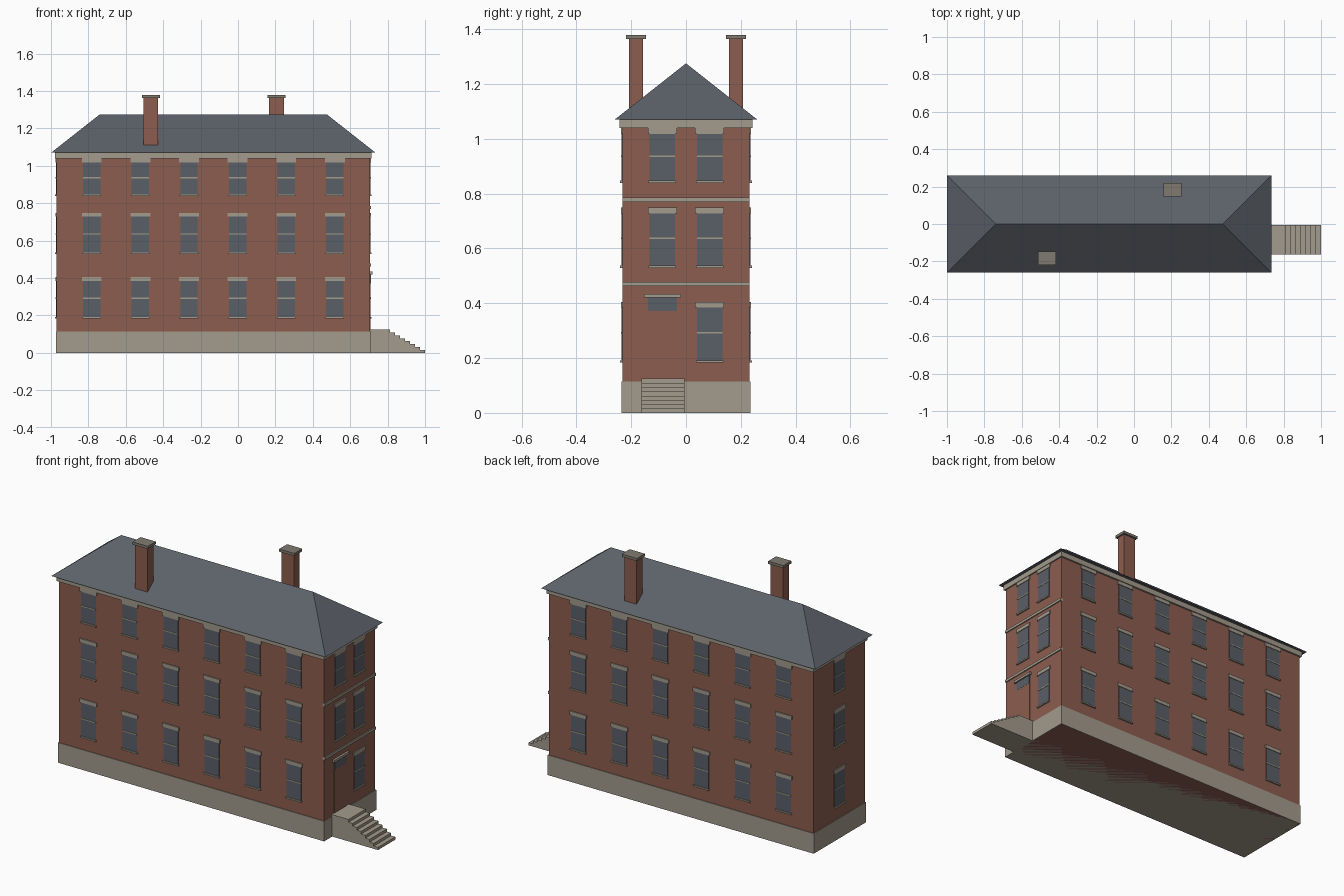
import bpy, bmesh
from mathutils import Vector, Matrix

cube = bpy.data.objects.get("Cube")
if cube:
    bpy.data.objects.remove(cube, do_unlink=True)


def material(name, r, g, b):
    m = bpy.data.materials.new(name)
    m.use_nodes = True
    m.diffuse_color = (r, g, b, 1)
    m.node_tree.nodes["Principled BSDF"].inputs["Base Color"].default_value = (r, g, b, 1)
    return m


BRICK = material("brick red", .262, .109, .078)
STONE = material("pale stone", .366, .328, .262)
CAP = material("weathered stone", .216, .195, .162)
SLATE = material("roof slate", .107, .119, .141)
GLASS = material("window glass", .102, .114, .136)


def finish(name, bm, mat):
    bmesh.ops.recalc_face_normals(bm, faces=bm.faces[:])
    mesh = bpy.data.meshes.new(name)
    bm.to_mesh(mesh)
    bm.free()
    mesh.materials.append(mat)
    ob = bpy.data.objects.new(name, mesh)
    bpy.context.collection.objects.link(ob)
    return ob


def add_box(bm, centre, size):
    bmesh.ops.create_cube(bm, size=1, matrix=Matrix.Translation(centre) @ Matrix.Diagonal((*size, 1)))


def box(name, mat, cx, cy, z0, z1, hx, hy):
    bm = bmesh.new()
    add_box(bm, (cx, cy, (z0 + z1) / 2), (2 * hx, 2 * hy, z1 - z0))
    return finish(name, bm, mat)


# Main body
CX, HX, HY = -.132, .838, .232
box("brick_walls", BRICK, CX, 0, 0, 1.05, HX, HY)
box("foundation", STONE, CX, 0, 0, .115, HX + .004, HY + .004)
box("cornice", STONE, CX, 0, 1.04, 1.07, HX + .008, HY + .01)

# Hipped roof: a slab whose top edge closes up to a ridge
EAVE, RIDGE = 1.07, 1.275
bm = bmesh.new()
ex, ey, rx = HX + .0297, .26, .607
low = [bm.verts.new((CX + sx * ex, sy * ey, EAVE)) for sx, sy in ((-1, -1), (1, -1), (1, 1), (-1, 1))]
left, right = (bm.verts.new((CX + s * rx, 0, RIDGE)) for s in (-1, 1))
a, b, c, d = low
for face in ((d, c, b, a), (a, b, right, left), (c, d, left, right), (b, c, right), (d, a, left)):
    bm.faces.new(face)
finish("hipped_roof", bm, SLATE)

# Chimneys
for name, x, y in (("front_chimney", -.466, -.182), ("back_chimney", .206, .182)):
    box(name, BRICK, x, y, 1.06, 1.365, .039, .026)
    box(name + "_cap", CAP, x, y, 1.364, 1.379, .048, .036)

# Facade trim: collect boxes per part, placed along each wall
parts = {"window_glass": GLASS, "window_rails": STONE, "window_lintels": STONE,
         "window_sills": STONE, "string_courses": STONE, "entrance_door": BRICK}
trim = {name: bmesh.new() for name in parts}
FRONT = (Vector((CX, -HY, 0)), Vector((0, -1, 0)))
BACK = (Vector((CX, HY, 0)), Vector((0, 1, 0)))
STAIR_END = (Vector((CX + HX, 0, 0)), Vector((1, 0, 0)))
FAR_END = (Vector((CX - HX, 0, 0)), Vector((-1, 0, 0)))
SINK = .01


def plate(part, wall, u, width, z0, z1, out):
    origin, normal = wall
    along = Vector((abs(normal.y), abs(normal.x), 0))
    centre = origin + along * u + normal * (out - SINK) / 2 + Vector((0, 0, (z0 + z1) / 2))
    size = along * width + Vector((abs(normal.x), abs(normal.y), 0)) * (out + SINK)
    add_box(trim[part], centre, (size.x, size.y, z1 - z0))


FLOORS = ((.188, .384), (.533, .728), (.843, 1.018))


def window(wall, u, floor):
    sill, head = floor
    mid = (sill + head) / 2 + .006
    plate("window_glass", wall, u, .093, sill, head, .003)
    plate("window_rails", wall, u, .093, mid - .003, mid + .003, .005)
    plate("window_lintels", wall, u, .106, head, head + .021, .006)
    plate("window_sills", wall, u, .1, sill - .004, sill + .004, .009)


for floor in FLOORS:
    for i in range(6):
        for wall in (FRONT, BACK):
            window(wall, (i - 2.5) * .26, floor)
    window(FAR_END, 0, floor)
    window(STAIR_END, .086, floor)
for floor in FLOORS[1:]:
    window(STAIR_END, -.086, floor)

# Entrance and bands on the stair end
plate("entrance_door", STAIR_END, -.086, .106, .125, .372, .003)
plate("window_glass", STAIR_END, -.086, .106, .372, .42, .004)
plate("window_lintels", STAIR_END, -.086, .134, .42, .434, .012)
for z in (.463, .77):
    plate("string_courses", STAIR_END, 0, 2 * HY, z, z + .015, .006)
for name, bm in trim.items():
    finish(name, bm, parts[name])

# Entrance stairs: a stepped profile pulled across the width
STEPS, TOP, START = 8, .125, .813
rise, tread = TOP / STEPS, (1 - START) / (STEPS - 1)
profile = [(CX + HX, 0), (CX + HX, TOP)]
for i in range(STEPS):
    x = START + i * tread
    profile += [(x, TOP - i * rise), (x, TOP - (i + 1) * rise)]
bm = bmesh.new()
side = bm.faces.new([bm.verts.new((x, -.163, z)) for x, z in profile])
pulled = bmesh.ops.extrude_face_region(bm, geom=[side], use_keep_orig=True)
bmesh.ops.translate(bm, vec=(0, .157, 0), verts=[v for v in pulled["geom"] if isinstance(v, bmesh.types.BMVert)])
finish("entrance_stairs", bm, STONE)
